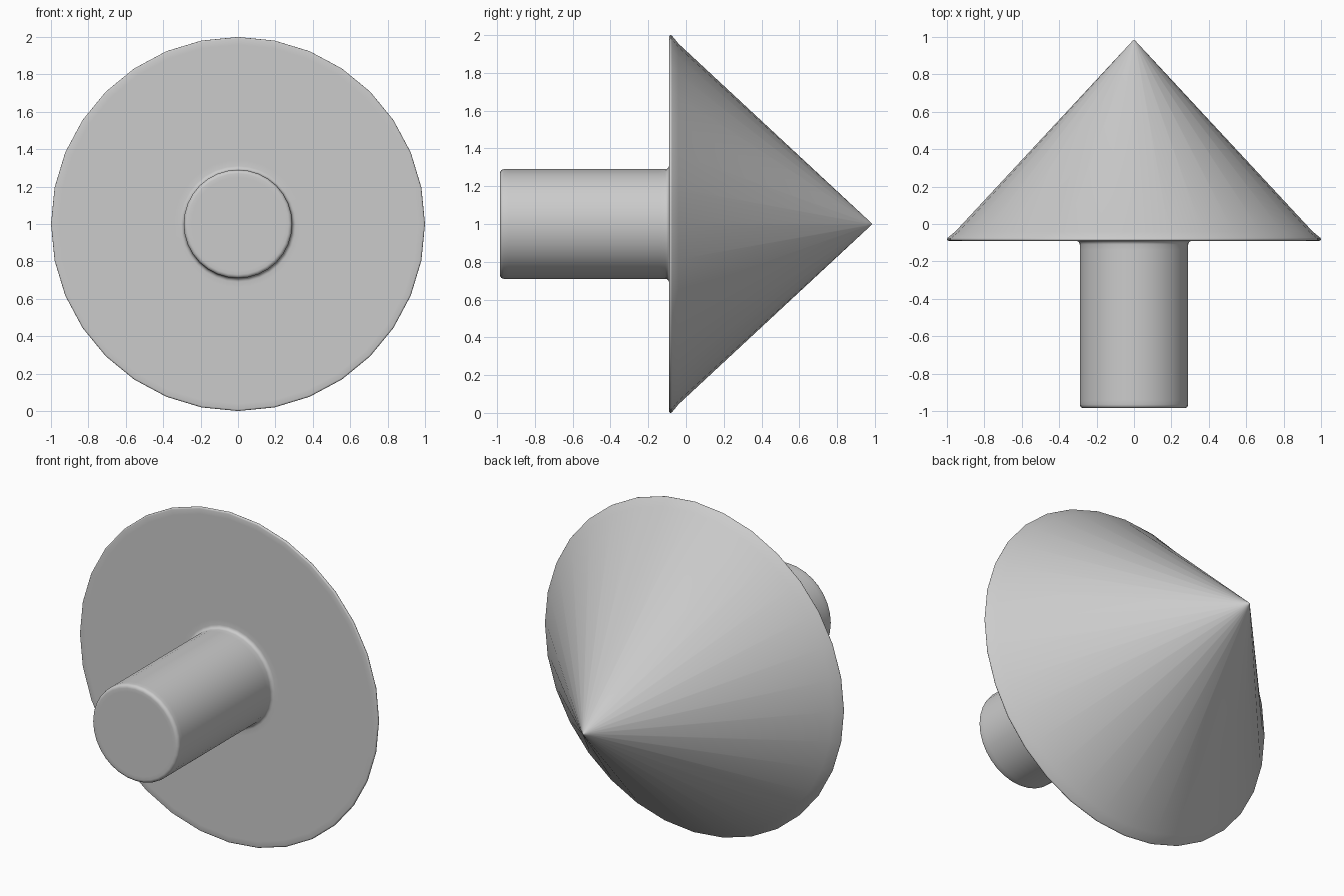
import bpy
import math

if "Cube" in bpy.data.objects:
    bpy.data.objects.remove(bpy.data.objects["Cube"])

SIDES = 32


def arc(cy, cr, rad, a0, a1, n=4):
    """Points (y, radius) along a small rounding."""
    pts = []
    for i in range(n + 1):
        a = math.radians(a0 + (a1 - a0) * i / n)
        pts.append((cy + rad * math.cos(a), cr + rad * math.sin(a)))
    return pts


def lathe(name, profile):
    """Turn a (y, radius) profile around the y axis at z = 1; both ends are poles."""
    rings = profile[1:-1]
    verts = [(0, profile[0][0], 1)]
    for y, r in rings:
        for k in range(SIDES):
            a = 2 * math.pi * k / SIDES
            verts.append((r * math.sin(a), y, 1 + r * math.cos(a)))
    verts.append((0, profile[-1][0], 1))
    last = len(verts) - 1
    end = 1 + (len(rings) - 1) * SIDES
    faces = []
    for k in range(SIDES):
        n = (k + 1) % SIDES
        faces.append((0, 1 + n, 1 + k))
        for j in range(len(rings) - 1):
            a, b = 1 + j * SIDES, 1 + (j + 1) * SIDES
            faces.append((a + k, a + n, b + n, b + k))
        faces.append((end + k, end + n, last))
    mesh = bpy.data.meshes.new(name)
    mesh.from_pydata(verts, [], faces)
    mesh.validate()
    # consistent outward normals
    import bmesh
    bm = bmesh.new()
    bm.from_mesh(mesh)
    bmesh.ops.recalc_face_normals(bm, faces=bm.faces)
    bm.to_mesh(mesh)
    bm.free()
    obj = bpy.data.objects.new(name, mesh)
    bpy.context.collection.objects.link(obj)
    bpy.ops.object.select_all(action='DESELECT')
    obj.select_set(True)
    bpy.context.view_layer.objects.active = obj
    bpy.ops.object.shade_smooth_by_angle(angle=math.radians(40))
    return obj


# Shaft end, shaft, fillet, flat cone back, rounded rim, cone, blunt tip
profile = [(-0.985, 0), (-0.985, 0.25)]
profile += arc(-0.965, 0.27, 0.02, 180, 90)
profile += [(-0.94, 0.29), (-0.14, 0.29)]
profile += arc(-0.11, 0.31, 0.02, -90, 0)
profile += [(-0.09, 0.34), (-0.09, 0.96)]
profile += arc(-0.081, 0.991, 0.009, 180, 47)
profile += [(-0.04, 0.955), (0.955, 0.03), (0.98, 0.007), (0.985, 0)]
lathe("pointed_head_with_shaft", profile)
